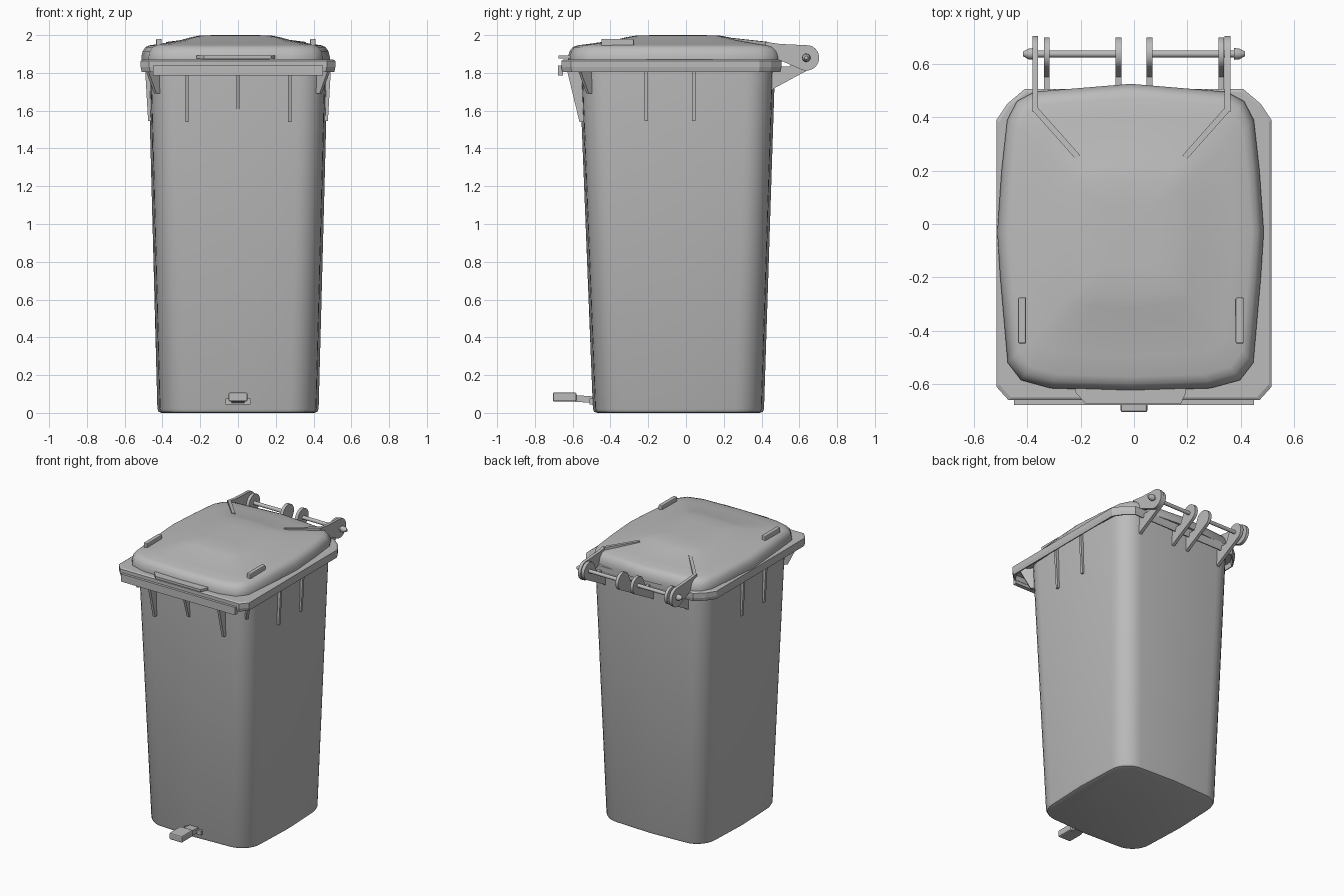
import bpy, bmesh, math
from mathutils import Vector

if "Cube" in bpy.data.objects:
    bpy.data.objects.remove(bpy.data.objects["Cube"])

grey = bpy.data.materials.new("bin grey")
grey.diffuse_color = (0.5, 0.5, 0.5, 1)
grey.use_nodes = True
grey.node_tree.nodes["Principled BSDF"].inputs["Base Color"].default_value = grey.diffuse_color


def finish(name, bm, smooth=None):
    bmesh.ops.recalc_face_normals(bm, faces=bm.faces[:])
    me = bpy.data.meshes.new(name)
    bm.to_mesh(me)
    bm.free()
    me.materials.append(grey)
    ob = bpy.data.objects.new(name, me)
    bpy.context.collection.objects.link(ob)
    if smooth:
        bpy.ops.object.select_all(action='DESELECT')
        ob.select_set(True)
        bpy.context.view_layer.objects.active = ob
        bpy.ops.object.shade_smooth_by_angle(angle=math.radians(smooth))
    return ob


def loft(name, rings, smooth=None):
    bm = bmesh.new()
    loops = [[bm.verts.new(p) for p in r] for r in rings]
    n = len(loops[0])
    for a, b in zip(loops, loops[1:]):
        for i in range(n):
            bm.faces.new((a[i], a[(i + 1) % n], b[(i + 1) % n], b[i]))
    bm.faces.new(loops[0][::-1])
    bm.faces.new(loops[-1])
    return finish(name, bm, smooth)


def box(name, x0, x1, y0, y1, z0, z1, bevel=0):
    ring = [(x0, y0), (x1, y0), (x1, y1), (x0, y1)]
    ob = loft(name, [[(x, y, z) for x, y in ring] for z in (z0, z1)])
    if bevel:
        m = ob.modifiers.new("bevel", 'BEVEL')
        m.width, m.segments = bevel, 2
    return ob


def plate(name, profile, x0, x1):
    """Side profile (y, z) given thickness along x."""
    return loft(name, [[(x, y, z) for y, z in profile] for x in (x0, x1)], 30)


def gusset(name, base, out, depth, top, bottom, lean=0.0, half=0.009):
    """Triangular rib: deep under the rim, running out to nothing below."""
    d = Vector((out[0], out[1], 0)).normalized()
    s = Vector((-d.y, d.x, 0)) * half
    b = Vector((base[0], base[1], 0))
    tri = [b - d * 0.05 + Vector((0, 0, top)), b + d * depth + Vector((0, 0, top)),
           b + d * (0.008 - lean) + Vector((0, 0, bottom)),
           b - d * 0.05 + Vector((0, 0, bottom))]
    loft(name, [[p - s for p in tri], [p + s for p in tri]])


def rounded(hx, y0, y1, r, z, bulge=0.012, seg=7):
    cy, hy = (y0 + y1) / 2, (y1 - y0) / 2
    pts = []
    for k, (sx, sy) in enumerate(((1, 1), (-1, 1), (-1, -1), (1, -1))):
        for i in range(seg + 1):
            a = math.pi / 2 * (k + i / seg)
            pts.append((sx * (hx - bulge - r) + r * math.cos(a),
                        sy * (hy - bulge - r) + r * math.sin(a)))
        # bulged middle of the wall that follows this corner
        pts.append([(0, hy), (-hx, 0), (0, -hy), (hx, 0)][k])
    return [(x, y + cy, z) for x, y in pts]


# Tapered body with a softened foot
loft("body", [rounded(0.405, -0.47, 0.39, 0.13, 0.0),
              rounded(0.42, -0.487, 0.407, 0.14, 0.006),
              rounded(0.427, -0.493, 0.413, 0.14, 0.022),
              rounded(0.475, -0.565, 0.472, 0.14, 1.845)], 35)

# Rim: outer skirt with a recessed underside
half = [(0.47, -0.66), (0.515, -0.61), (0.515, 0.39), (0.475, 0.45), (0.41, 0.505)]
outline = half + [(-x, y) for x, y in reversed(half)]


def rim_ring(inset, z):
    return [(x * (1 - inset / 0.515), -0.08 + (y + 0.08) * (1 - inset / 0.58), z)
            for x, y in outline]


loft("rim", [rim_ring(0.03, 1.838), rim_ring(0.018, 1.838), rim_ring(0.012, 1.806),
             rim_ring(0.005, 1.806), rim_ring(0, 1.83), rim_ring(0, 1.864),
             rim_ring(0.01, 1.87)])
box("front_strip", -0.45, 0.45, -0.678, -0.65, 1.785, 1.84)

# Domed lid, built from shrinking copies of one outline
LX, LY = -0.013, -0.04
side = [(0.3, -0.615), (0.41, -0.585), (0.46, -0.52), (0.488, -0.2), (0.499, -0.03),
        (0.483, 0.2), (0.462, 0.39), (0.425, 0.46), (0.36, 0.495)]
lid_line = [(0, -0.625)] + side + [(0, 0.525)] + [(-x, y) for x, y in reversed(side)]
steps = [(1, 1.86), (1, 1.885), (0.985, 1.915), (0.955, 1.937), (0.91, 1.946),
         (0.78, 1.956), (0.58, 1.974), (0.47, 1.989), (0.38, 1.998), (0.2, 2.0)]
loft("lid", [[(LX + x * s, LY + (y - LY) * s, z) for x, y in lid_line]
             for s, z in steps], 40)
tab = [(-0.22, -0.59), (-0.22, -0.63), (-0.18, -0.675), (0.175, -0.675),
       (0.195, -0.63), (0.195, -0.59)]
loft("lid_grip", [[(x, y, z) for x, y in tab] for z in (1.876, 1.893)])
for x in (-0.419, 0.396):
    box("lid_fin", x - 0.015, x + 0.015, -0.448, -0.275, 1.93, 1.98, 0.006)

# Hinge: lid arms, body brackets and pins
HY, HZ = 0.637, 1.88


def arc(r, a0, a1, n=14):
    return [(HY + r * math.cos(math.radians(a0 + (a1 - a0) * i / n)),
             HZ + r * math.sin(math.radians(a0 + (a1 - a0) * i / n))) for i in range(n + 1)]


arm = [(0.42, 1.90), (0.49, 1.87)] + arc(0.068, -120, 75) + [(0.5, 1.953), (0.42, 1.964)]
bracket = [(0.44, 1.70), (0.47, 1.72)] + arc(0.062, -70, 170) + [(0.55, 1.835), (0.44, 1.835)]
for s in (-1, 1):
    cx = s * 0.36 - 0.01
    plate("hinge_arm", arm, cx - 0.011, cx + 0.011)
    # Diagonal stiffener running from the arm onto the lid
    a, b = Vector((cx, 0.43, 0)), Vector((s * 0.2 - 0.01, 0.25, 0))
    d = (b - a).normalized()
    n = Vector((-d.y, d.x, 0)) * 0.011
    ends = [a + Vector((0, 0, 1.92)), b + Vector((0, 0, 1.95)),
            b + Vector((0, 0, 1.984)), a + Vector((0, 0, 1.964))]
    loft("arm_stiffener", [[p - n for p in ends], [p + n for p in ends]])
    for x in (0.327, 0.058):
        plate("hinge_bracket", bracket, s * x - 0.011, s * x + 0.011)
    pin = [(0.05, 0.013), (0.375, 0.013), (0.375, 0.022), (0.395, 0.02), (0.415, 0.009)]
    loft("hinge_pin", [[(s * x, HY + r * math.cos(t * math.pi / 8),
                         HZ + r * math.sin(t * math.pi / 8)) for t in range(16)]
                       for x, r in pin], 35)

# Ribs under the rim
for x, low in ((-0.27, 1.54), (0, 1.61), (0.275, 1.54)):
    gusset("front_rib", (x, -0.556), (0, -1), 0.08, 1.84, low)
for s in (-1, 1):
    for y in (-0.21, 0.04):
        gusset("side_rib", (s * 0.468, y), (s, 0), 0.025, 1.84, 1.545)
    gusset("corner_rib", (s * 0.432, -0.515), (s, -1), 0.085, 1.84, 1.69)

# Foot pedal
box("pedal_mount", -0.065, 0.065, -0.51, -0.47, 0.045, 0.075)
plate("pedal_arm", [(-0.46, 0.05), (-0.46, 0.085), (-0.6, 0.095), (-0.6, 0.06)], -0.035, 0.035)
box("pedal", -0.05, 0.05, -0.705, -0.58, 0.06, 0.108, 0.008)
